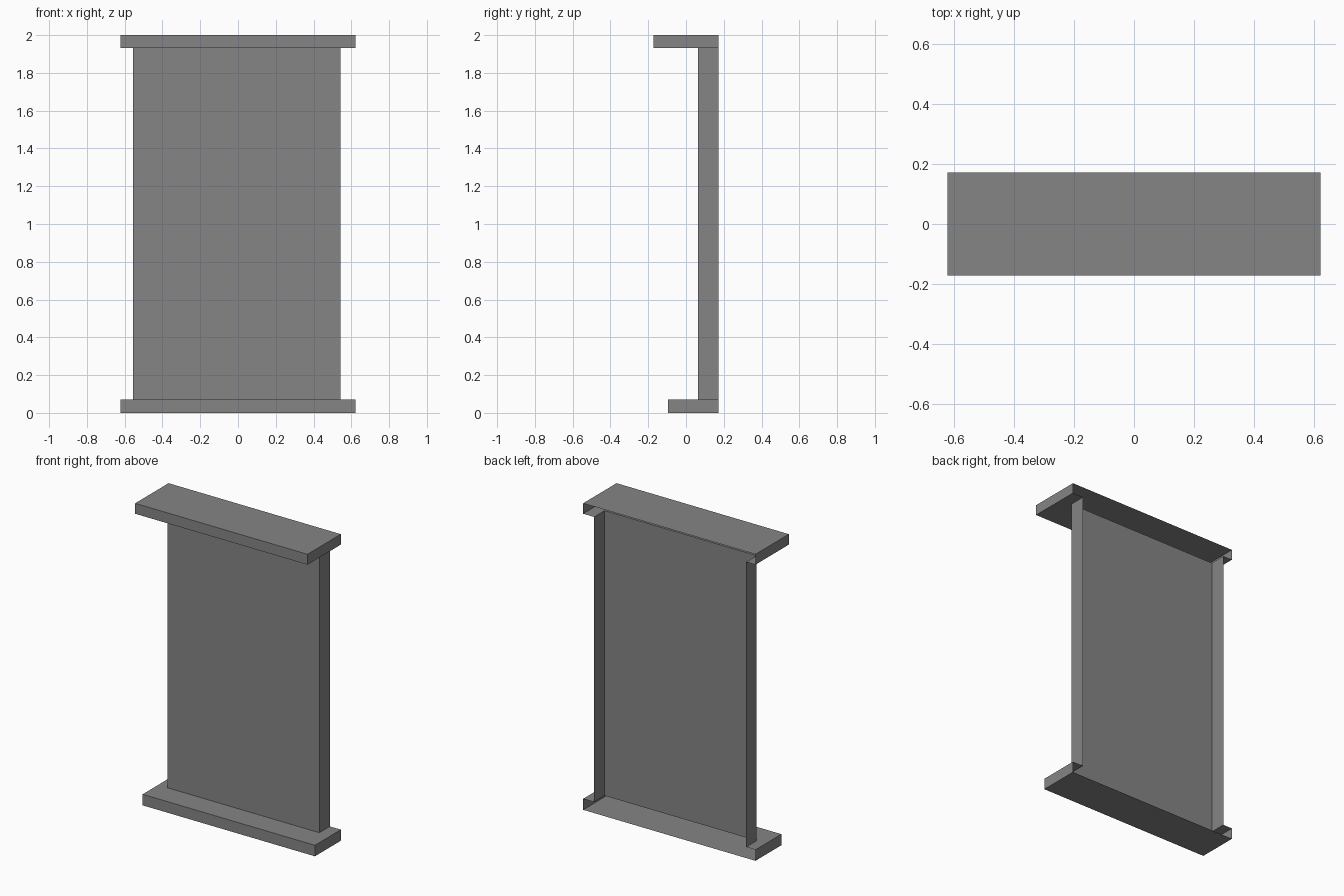
import bpy
import bmesh
from mathutils import Matrix, Vector

# Remove the default cube
cube = bpy.data.objects.get("Cube")
if cube:
    bpy.data.objects.remove(cube, do_unlink=True)

# Single flat colour
grey = bpy.data.materials.new("plain grey")
grey.use_nodes = True
colour = (0.235, 0.235, 0.235, 1)
grey.diffuse_color = colour
grey.node_tree.nodes["Principled BSDF"].inputs["Base Color"].default_value = colour

# Shared measurements
HALF_WIDTH = 0.622
BACK = 0.172
PANEL_LEFT, PANEL_RIGHT = 0.543, -0.555
PANEL_FRONT = 0.064
LOWER, UPPER, HEIGHT = 0.072, 1.932, 2.0


def box(lo, hi):
    """Return a bmesh box between two opposite corners."""
    lo, hi = Vector(lo), Vector(hi)
    bm = bmesh.new()
    bmesh.ops.create_cube(bm, size=1, matrix=Matrix.Translation((lo + hi) / 2)
                          @ Matrix.Diagonal((*(hi - lo), 1)))
    return bm


def remove_faces(bm, rule):
    bm.normal_update()
    doomed = [f for f in bm.faces if rule(f.normal, f.calc_center_median())]
    bmesh.ops.delete(bm, geom=doomed, context='FACES')


def finish(bm, name):
    mesh = bpy.data.meshes.new(name)
    bm.to_mesh(mesh)
    bm.free()
    mesh.materials.append(grey)
    obj = bpy.data.objects.new(name, mesh)
    bpy.context.collection.objects.link(obj)


def ledge(name, front, bottom, top, inner):
    """Ledge with an open back and a notch where the hollow panel joins it."""
    bm = box((-HALF_WIDTH, front, bottom), (HALF_WIDTH, BACK, top))
    remove_faces(bm, lambda n, c: n.y > 0.5)
    cuts = [((PANEL_LEFT, 0, 0), (1, 0, 0)),
            ((PANEL_RIGHT, 0, 0), (1, 0, 0)),
            ((0, PANEL_FRONT, 0), (0, 1, 0))]
    for point, normal in cuts:
        faces = [f for f in bm.faces if f.normal.z * inner > 0.5]
        geom = faces + list({e for f in faces for e in f.edges}) \
            + list({v for f in faces for v in f.verts})
        bmesh.ops.bisect_plane(bm, geom=geom, plane_co=point, plane_no=normal)
        bm.normal_update()
    remove_faces(bm, lambda n, c: n.z * inner > 0.5 and c.y > PANEL_FRONT
                 and PANEL_RIGHT < c.x < PANEL_LEFT)
    finish(bm, name)


# Bottom and top ledges, notched on the side facing the panel
ledge("bottom_ledge", -0.095, 0, LOWER, 1)
ledge("top_ledge", -BACK, UPPER, HEIGHT, -1)

# Hollow panel: front sheet and two returns, open at back, top and bottom
panel = box((PANEL_RIGHT, PANEL_FRONT, LOWER), (PANEL_LEFT, BACK, UPPER))
remove_faces(panel, lambda n, c: n.y > 0.5 or abs(n.z) > 0.5)
finish(panel, "hollow_panel")
